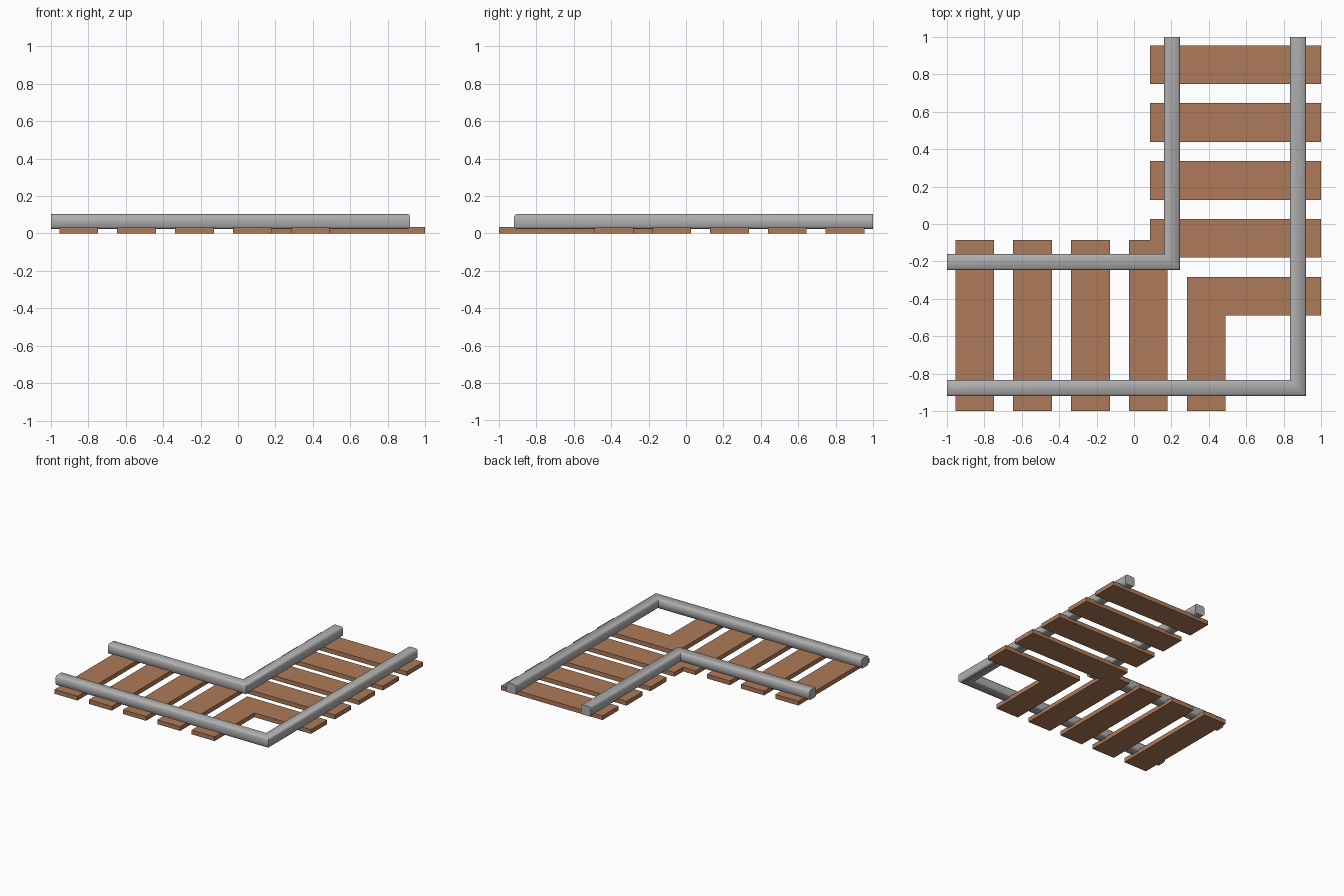
import bpy
import bmesh
import math

cube = bpy.data.objects.get("Cube")
if cube:
    bpy.data.objects.remove(cube, do_unlink=True)


def make_material(name, rgb):
    mat = bpy.data.materials.new(name)
    mat.use_nodes = True
    mat.diffuse_color = (*rgb, 1)
    mat.node_tree.nodes["Principled BSDF"].inputs["Base Color"].default_value = (*rgb, 1)
    return mat


wood = make_material("brown wood", (0.42, 0.195, 0.1))
steel = make_material("grey steel", (0.43, 0.43, 0.43))


def finish(bm, name, mat):
    bmesh.ops.recalc_face_normals(bm, faces=bm.faces)
    mesh = bpy.data.meshes.new(name)
    bm.to_mesh(mesh)
    bm.free()
    mesh.materials.append(mat)
    obj = bpy.data.objects.new(name, mesh)
    bpy.context.collection.objects.link(obj)
    return obj


def slab(name, outline, height=0.035):
    """Plank extruded upwards from a flat outline."""
    bm = bmesh.new()
    base = bm.faces.new([bm.verts.new((x, y, 0)) for x, y in outline])
    top = bmesh.ops.extrude_face_region(bm, geom=[base], use_keep_orig=True)
    verts = [g for g in top["geom"] if isinstance(g, bmesh.types.BMVert)]
    bmesh.ops.translate(bm, verts=verts, vec=(0, 0, height))
    return finish(bm, name, wood)


def mirrored(points):
    """Reflect an outline across the diagonal of the corner."""
    return [(-y, -x) for x, y in points]


# Straight sleepers on both arms
WIDTH, NEAR = 0.207, 0.085
for i in range(3):
    x = -0.954 + i * 0.309
    outline = [(x, -1), (x + WIDTH, -1), (x + WIDTH, -NEAR), (x, -NEAR)]
    slab(f"front_arm_sleeper_{i + 1}", outline)
    slab(f"back_arm_sleeper_{i + 1}", mirrored(outline))

# Angled sleepers at the corner, each half reflected to make the other
a = -0.028
half = [(a, -NEAR), (a, -1), (a + WIDTH, -1), (a + WIDTH, -a - WIDTH)]
slab("inner_corner_sleeper", half + mirrored(half[:3])[::-1] + [(NEAR, -NEAR)])
a = 0.282
half = [(a, -a), (a, -1), (a + WIDTH, -1), (a + WIDTH, -a - WIDTH)]
slab("outer_corner_sleeper", half + mirrored(half[1:3])[::-1])


def rail(name, c):
    """Chamfered bar swept around a mitred right angle."""
    w, low, high, b = 0.043, 0.024, 0.103, 0.011
    right = [(w - b, low), (w, low + b), (w, high - b), (w - b, high)]
    profile = right + [(-o, z) for o, z in reversed(right)]
    bm = bmesh.new()
    rings = [
        [bm.verts.new((-1, -c - o, z)) for o, z in profile],
        [bm.verts.new((c + o, -c - o, z)) for o, z in profile],
        [bm.verts.new((c + o, 1, z)) for o, z in profile],
    ]
    n = len(profile)
    for r, s in zip(rings, rings[1:]):
        for i in range(n):
            j = (i + 1) % n
            bm.faces.new((r[i], r[j], s[j], s[i]))
    bm.faces.new(rings[0])
    bm.faces.new(rings[-1])
    obj = finish(bm, name, steel)
    bpy.ops.object.select_all(action="DESELECT")
    obj.select_set(True)
    bpy.context.view_layer.objects.active = obj
    bpy.ops.object.shade_smooth_by_angle(angle=math.radians(50))


# Rails
rail("inner_rail", 0.204)
rail("outer_rail", 0.877)
